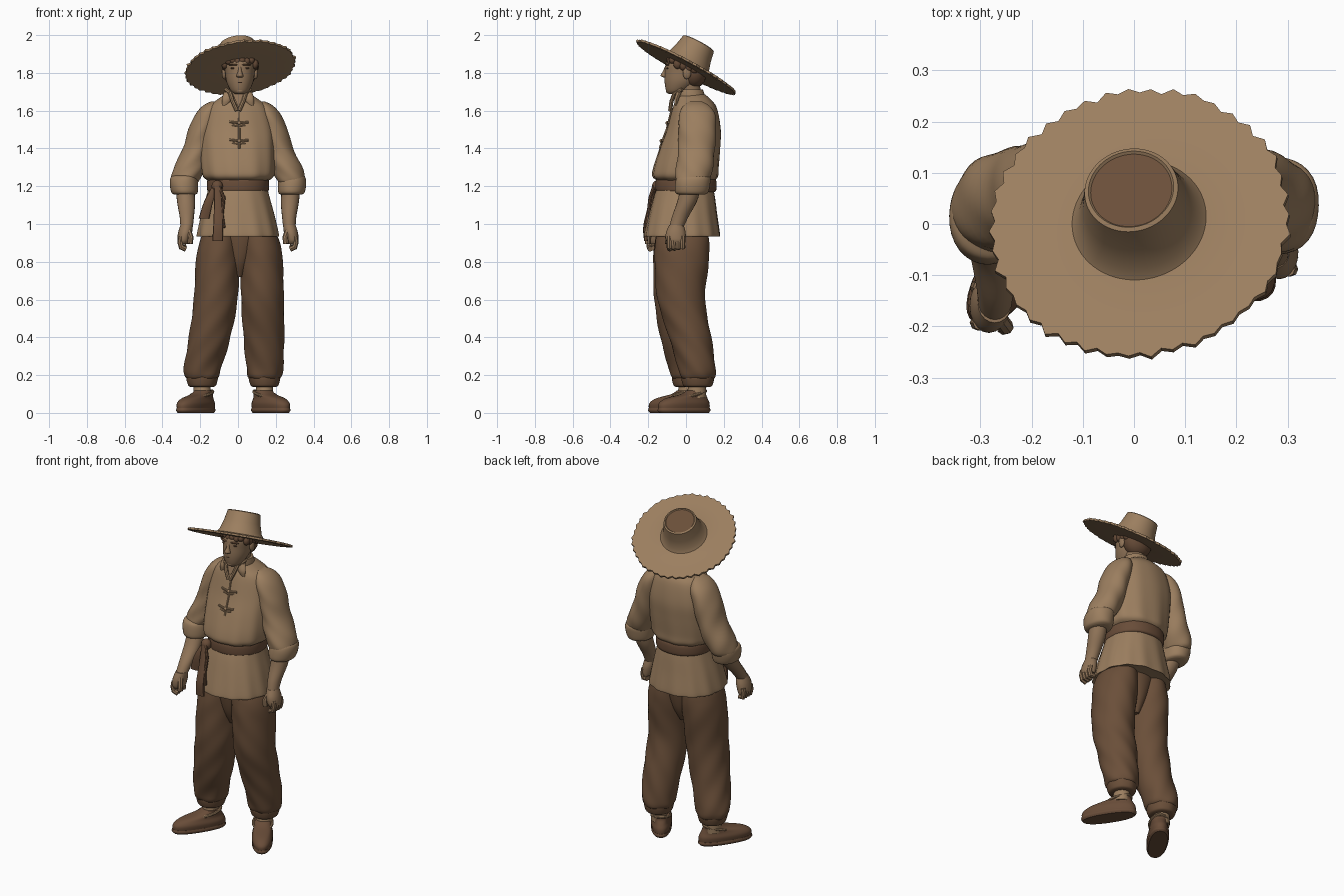
import bpy, bmesh, math, random
from mathutils import Matrix, Vector, Euler

random.seed(4)


def material(name, rgb):
    m = bpy.data.materials.new(name)
    m.diffuse_color = (*rgb, 1)
    return m


CLOTH = material("tan cloth", (0.33, 0.21, 0.115))
SKIN = material("tanned skin", (0.28, 0.175, 0.098))
BROWN = material("brown trousers", (0.145, 0.078, 0.041))
LEATHER = material("brown leather", (0.14, 0.073, 0.04))
HAIR = material("brown hair", (0.125, 0.066, 0.036))


def finish(name, bm, mats, matrix=None):
    bmesh.ops.recalc_face_normals(bm, faces=bm.faces)
    me = bpy.data.meshes.new(name)
    bm.to_mesh(me)
    bm.free()
    for m in mats:
        me.materials.append(m)
    ob = bpy.data.objects.new(name, me)
    if matrix:
        me.transform(matrix)
    bpy.context.collection.objects.link(ob)
    return ob


def spline(rows, t):
    """Smooth interpolation through rows of numbers."""
    i = min(int(t), len(rows) - 2)
    f = t - i
    a, b = rows[max(i - 1, 0)], rows[i]
    c, d = rows[i + 1], rows[min(i + 2, len(rows) - 1)]
    return [q + 0.5 * f * (r - p + f * (2 * p - 5 * q + 4 * r - s + f * (3 * (q - r) + s - p)))
            for p, q, r, s in zip(a, b, c, d)]


def loft(name, rings, mat, n=32, steps=5, folds=(0, 0, 0), power=1.0, matrix=None):
    """Skin of level rings (x, y, z, rx, ry); folds = depth, count, twist."""
    bm = bmesh.new()
    loops = []
    total = (len(rings) - 1) * steps
    for k in range(total + 1):
        x, y, z, rx, ry = spline(rings, k / steps)
        loop = []
        for i in range(n):
            a = 2 * math.pi * i / n
            c, s = math.cos(a), math.sin(a)
            w = 1 + folds[0] * math.sin(folds[1] * a + folds[2] * z) * (k / total)
            px = math.copysign(abs(c) ** power, c) * rx * w
            py = math.copysign(abs(s) ** power, s) * ry * w
            loop.append(bm.verts.new((x + px, y + py, z)))
        loops.append(loop)
    for a, b in zip(loops, loops[1:]):
        for i in range(n):
            bm.faces.new((a[i], a[(i + 1) % n], b[(i + 1) % n], b[i]))
    bm.faces.new(loops[0])
    bm.faces.new(loops[-1])
    return finish(name, bm, [mat], matrix)


def ball(name, loc, size, mat, rot=(0, 0, 0)):
    bm = bmesh.new()
    bmesh.ops.create_uvsphere(bm, u_segments=16, v_segments=10, radius=1)
    return finish(name, bm, [mat], Matrix.LocRotScale(Vector(loc), Euler(rot), Vector(size)))


def tube(name, points, radius, mat, cyclic=False):
    cu = bpy.data.curves.new(name, "CURVE")
    cu.dimensions = "3D"
    cu.bevel_depth, cu.bevel_resolution, cu.use_fill_caps = radius, 2, True
    sp = cu.splines.new("POLY")
    sp.points.add(len(points) - 1)
    for p, co in zip(sp.points, points):
        p.co = (*co, 1)
    sp.use_cyclic_u = cyclic
    cu.materials.append(mat)
    ob = bpy.data.objects.new(name, cu)
    bpy.context.collection.objects.link(ob)
    bpy.ops.object.select_all(action="DESELECT")
    ob.select_set(True)
    bpy.context.view_layer.objects.active = ob
    bpy.ops.object.convert(target="MESH")
    return ob


# Straw hat: turned profile with ragged brim, tilted back
profile = [(0.01, .14), (.08, .141), (.084, .146), (.092, .142), (.103, .085), (.118, .035), (.132, .016),
           (.16, .01), (.22, .004), (.275, .006), (.292, .006), (.292, -.006), (.26, -.008), (.12, -.004), (.01, -.004)]
bm = bmesh.new()
SEG = 84
jag = [(-.005 if i % 2 else .004) + random.uniform(-.004, .004) for i in range(SEG)]
loops = [[bm.verts.new(((r + (jag[i] if r > .29 else 0)) * math.cos(2 * math.pi * i / SEG),
                        (r + (jag[i] if r > .29 else 0)) * math.sin(2 * math.pi * i / SEG), z))
          for i in range(SEG)] for r, z in profile]
for k, (a, b) in enumerate(zip(loops, loops[1:])):
    for i in range(SEG):
        f = bm.faces.new((a[i], a[(i + 1) % SEG], b[(i + 1) % SEG], b[i]))
        f.material_index = 1 if k < 1 else 0
bm.faces.new(loops[0]).material_index = 1
bm.faces.new(loops[-1])
tilt = Matrix.Rotation(math.radians(-28), 4, "X") @ Matrix.Rotation(math.radians(-7), 4, "Y")
finish("straw_hat", bm, [CLOTH, BROWN], Matrix.Translation((.012, 0, 1.83)) @ tilt)

# Head, neck and face
loft("head", [(.01, -.065, 1.688, .025, .025), (.01, -.05, 1.705, .048, .055), (.01, -.025, 1.75, .07, .088),
              (.01, -.012, 1.80, .078, .1), (.01, -.003, 1.86, .082, .1), (.01, .015, 1.91, .06, .07)], SKIN)
loft("neck", [(0, .04, 1.6, .07, .065), (.005, .025, 1.68, .056, .058), (.01, .01, 1.76, .055, .06)], SKIN)
loft("nose", [(.01, -.103, 1.775, .014, .012), (.01, -.114, 1.785, .018, .02), (.01, -.108, 1.81, .01, .014),
              (.01, -.098, 1.84, .008, .01)], SKIN, n=12)
ball("lips", (.01, -.103, 1.75), (.022, .011, .006), LEATHER)
ball("chin", (.01, -.085, 1.706), (.026, .022, .018), SKIN)
for s, side in ((-1, "left"), (1, "right")):
    ball(side + "_eye", (.01 + s * .034, -.098, 1.825), (.016, .006, .005), HAIR)
    ball(side + "_brow", (.01 + s * .036, -.1, 1.843), (.026, .009, .005), HAIR, (0, 0, s * .25))
    ball(side + "_ear", (.01 + s * .083, .005, 1.8), (.013, .022, .034), SKIN)
    for k in range(4):
        ball(f"{side}_sideburn_{k}", (.01 + s * .08, -.045 + k * .03, 1.847 - k * .008), (.018, .022, .026), HAIR)
ball("back_hair", (.01, .04, 1.8), (.087, .07, .082), HAIR)
for k in range(6):
    ball(f"fringe_{k}", (-.05 + k * .024, -.072 - .015 * math.sin(k * .63), 1.862 + .005 * (k % 2)),
         (.019, .018, .018), HAIR, (0, k, 0))

# Shirt body, gathered skirt and sash
loft("shirt_body", [(0, .03, 1.685, .07, .072), (0, .04, 1.655, .115, .095), (0, .046, 1.61, .165, .118),
                    (0, .04, 1.5, .195, .143), (0, .02, 1.4, .198, .16), (0, 0, 1.3, .195, .172),
                    (0, -.004, 1.25, .185, .172), (0, 0, 1.225, .15, .14)], CLOTH, n=60, folds=(.018, 11, 6), power=.9)
loft("shirt_skirt", [(0, -.002, 1.22, .148, .14), (0, -.008, 1.15, .166, .16), (0, -.015, 1.05, .193, .18),
                     (0, -.02, .945, .216, .2), (0, -.02, .937, .21, .194)], CLOTH, n=72, folds=(.02, 13, 4), power=.9)
loft("sash", [(0, 0, 1.168, .153, .147), (0, 0, 1.18, .163, .16), (0, 0, 1.23, .163, .16),
              (0, 0, 1.248, .15, .145)], LEATHER, n=48, power=.92)
ball("sash_knot", (-.11, -.15, 1.2), (.03, .03, .032), LEATHER)
loft("sash_tail_front", [(-.11, -.165, 1.21, .016, .012), (-.105, -.19, 1.1, .022, .011),
                         (-.105, -.215, .99, .026, .011), (-.108, -.212, .91, .028, .01)], LEATHER, n=12, power=.6)
loft("sash_tail_side", [(-.12, -.15, 1.2, .016, .012), (-.155, -.165, 1.12, .024, .012),
                        (-.18, -.16, 1.03, .028, .011)], LEATHER, n=12, power=.6)
tube("sash_loop", [(-.1, -.17, 1.2), (-.075, -.19, 1.14), (-.085, -.2, 1.05), (-.075, -.21, .98)], .009, LEATHER)

# Collar, placket and knotted fastenings
loft("collar", [(0, .03, 1.655, .082, .08), (.003, .022, 1.69, .075, .075), (.004, .018, 1.712, .07, .071)], CLOTH)
bm = bmesh.new()
bm.faces.new([bm.verts.new(p) for p in ((-.035, -.061, 1.705), (.04, -.061, 1.705), (.005, -.088, 1.61))])
finish("open_neck", bm, [SKIN])
for s, side in ((-1, "left"), (1, "right")):
    tube(side + "_collar_edge", [(s * .066, -.02, 1.712), (s * .042, -.06, 1.695), (s * .028, -.077, 1.65),
                                 (s * .006, -.084, 1.6)], .011, CLOTH)
    loft(side + "_collar_flap", [(s * .07, -.05, 1.625, .012, .006), (s * .06, -.05, 1.66, .025, .012),
                                 (s * .055, -.035, 1.7, .02, .014)], CLOTH, n=12)
tube("placket", [(.005, -.077, 1.6), (.006, -.102, 1.5), (.006, -.139, 1.4)], .006, CLOTH)
for k, (z, y) in enumerate(((1.535, -.095), (1.44, -.126))):
    tube(f"fastening_{k}", [(-.045, y + .004, z + .006), (0, y - .004, z), (.055, y + .004, z + .004)], .006, CLOTH)
    tube(f"fastening_loop_{k}", [(-.03, y, z - .012), (0, y - .006, z - .016), (.04, y, z - .012)], .004, CLOTH)
    ball(f"fastening_knot_{k}", (.006, y - .005, z), (.01, .009, .01), CLOTH)

# Arms: sloping sleeve, rolled cuff, forearm and loosely curled hand
for s, side, hy in ((-1, "left", -.155), (1, "right", -.05)):
    loft(side + "_sleeve", [(s * .125, .052, 1.648, .02, .035), (s * .142, .055, 1.625, .045, .07),
                            (s * .162, .06, 1.58, .064, .094), (s * .19, .06, 1.5, .073, .1),
                            (s * .216, .056, 1.4, .076, .097), (s * .254, .045, 1.3, .086, .097),
                            (s * .28, .035, 1.235, .076, .09), (s * .282, .032, 1.215, .065, .075)],
         CLOTH, n=44, folds=(.035, 4, 45 * s))
    cuff_y = .01 if s < 0 else .03
    loft(side + "_cuff", [(s * .281, cuff_y, 1.155, .056, .068), (s * .283, cuff_y, 1.168, .07, .088),
                          (s * .286, cuff_y + .005, 1.21, .076, .094), (s * .286, cuff_y + .01, 1.245, .072, .09),
                          (s * .284, cuff_y + .01, 1.258, .055, .07)], CLOTH, folds=(.03, 4, 30))
    loft(side + "_forearm", [(s * .282, cuff_y, 1.21, .048, .055), (s * .275, cuff_y * .7 + hy * .3, 1.12, .048, .052),
                             (s * .271, cuff_y * .25 + hy * .75, 1.04, .038, .044), (s * .272, hy, .985, .033, .038)], SKIN, n=20)
    loft(side + "_palm", [(s * .272, hy, .995, .033, .038), (s * .28, hy - .004, .955, .037, .052),
                          (s * .287, hy - .004, .915, .034, .052), (s * .287, hy, .895, .024, .044)], SKIN, n=20)
    for k in range(4):
        fy = hy - .038 + k * .023
        tube(f"{side}_finger_{k}", [(s * .3, fy, .935), (s * .306, fy, .903), (s * .3, fy, .878),
                                    (s * .276, fy + .003, .868 + .004 * k)], .015, SKIN)
    tube(side + "_thumb", [(s * .262, hy - .03, .965), (s * .25, hy - .046, .93), (s * .254, hy - .047, .895)], .015, SKIN)

# Trousers: seat and two baggy legs gathered at the ankle
loft("trouser_seat", [(.01, -.02, 1.0, .16, .13), (.01, -.02, .9, .12, .122), (.008, -.02, .8, .07, .1),
                      (.005, -.02, .72, .03, .06)], BROWN)
legs = {
    "left": [(-.09, -.02, .98, .085, .13), (-.1, -.023, .9, .105, .143), (-.108, -.028, .8, .115, .145),
             (-.118, -.038, .6, .116, .13), (-.15, -.023, .4, .11, .113), (-.185, .005, .25, .1, .1),
             (-.19, .012, .195, .09, .092)],
    "right": [(.1, -.02, .98, .085, .13), (.116, -.02, .9, .107, .143), (.124, -.022, .8, .113, .143),
              (.13, -.025, .6, .113, .126), (.137, .022, .4, .108, .112), (.142, .055, .25, .098, .1),
              (.14, .062, .195, .09, .092)]}
for side, rings in legs.items():
    s = -1 if side == "left" else 1
    x, y = rings[-1][:2]
    loft(side + "_trouser_leg", rings + [(x, y, .175, .07, .075)], BROWN, n=56, steps=9, folds=(.035, 5, 34 * s))
    loft(side + "_trouser_hem", [(x, y, .138, .062, .066), (x, y, .148, .074, .078), (x, y, .19, .083, .086),
                                 (x, y, .205, .07, .07)], BROWN, folds=(.025, 8, 10))
    loft(side + "_sock", [(x, y - .008, .08, .048, .052), (x, y, .17, .043, .046)], CLOTH, n=20)
    # Shoe turned outward, with sole and top trim
    pose = (Matrix.Translation((x - s * .002, y - .018, 0))
            @ Matrix.Rotation(math.radians(33 * s), 4, "Z"))
    loft(side + "_sole", [(0, -.065, 0, .05, .15), (0, -.065, .012, .058, .16), (0, -.065, .025, .056, .157)],
         LEATHER, power=.85, matrix=pose)
    loft(side + "_shoe", [(0, -.065, .02, .055, .156), (0, -.064, .05, .059, .154), (0, -.05, .076, .052, .128),
                          (0, -.008, .098, .049, .074), (0, .012, .118, .047, .052)], LEATHER, power=.88, matrix=pose)
    ring = [pose @ Vector((.053 * math.cos(a), -.008 + .072 * math.sin(a), .1 + .018 * math.sin(a)))
            for a in (2 * math.pi * i / 24 for i in range(24))]
    tube(side + "_shoe_trim", ring, .008, CLOTH, cyclic=True)

# Smooth cloth and skin, keeping sharp edges
bpy.ops.object.select_all(action="SELECT")
bpy.context.view_layer.objects.active = bpy.context.selected_objects[0]
bpy.ops.object.shade_smooth_by_angle(angle=math.radians(40))
